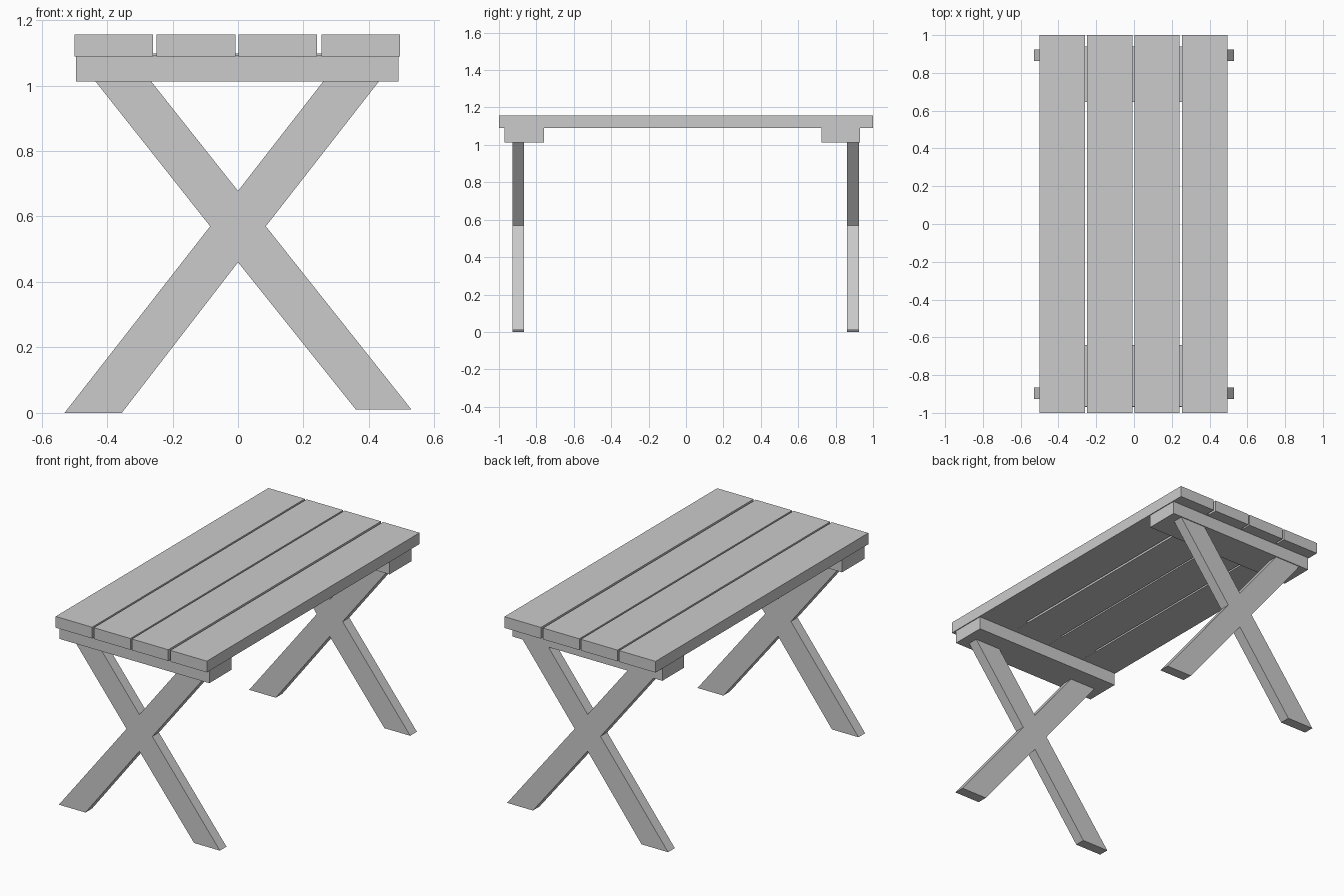
import bpy, bmesh

if "Cube" in bpy.data.objects:
    bpy.data.objects.remove(bpy.data.objects["Cube"])


def extrude_profile(name, profile, y0, y1):
    """Extrude an x-z outline along y into a solid object."""
    bm = bmesh.new()
    face = bm.faces.new([bm.verts.new((x, y0, z)) for x, z in profile])
    ext = bmesh.ops.extrude_face_region(bm, geom=[face])
    moved = [v for v in ext["geom"] if isinstance(v, bmesh.types.BMVert)]
    bmesh.ops.translate(bm, verts=moved, vec=(0, y1 - y0, 0))
    bmesh.ops.recalc_face_normals(bm, faces=bm.faces)
    mesh = bpy.data.meshes.new(name)
    bm.to_mesh(mesh)
    bm.free()
    obj = bpy.data.objects.new(name, mesh)
    bpy.context.collection.objects.link(obj)
    return obj


def box(name, x, y, z):
    rect = [(x[0], z[0]), (x[1], z[0]), (x[1], z[1]), (x[0], z[1])]
    return extrude_profile(name, rect, *y)


# Four tabletop planks with narrow gaps
for i, x in enumerate([(-0.5, -0.26), (-0.249, -0.008), (0.002, 0.241), (0.255, 0.495)]):
    box(f"top_plank_{i + 1}", x, (-1, 1), (1.089, 1.156))

# Crossbars under the planks, at slightly uneven distances from the ends
box("front_crossbar", (-0.495, 0.49), (-0.97, -0.76), (1.012, 1.089))
box("back_crossbar", (-0.495, 0.49), (0.725, 0.93), (1.012, 1.089))

# Thin battens let into the planks, seen only through the gaps
box("front_batten", (-0.30, 0.30), (-0.965, -0.64), (1.0895, 1.098))
box("back_batten", (-0.30, 0.30), (0.645, 0.94), (1.0895, 1.098))

# X-shaped leg frames
cross = [(-0.53, 0), (-0.355, 0), (0, 0.46), (0.36, 0.01), (0.53, 0.01), (0.085, 0.57),
         (0.43, 1.012), (0.26, 1.012), (0, 0.678), (-0.265, 1.012), (-0.435, 1.012),
         (-0.085, 0.57)]
extrude_profile("front_cross_legs", cross, -0.927, -0.865)
extrude_profile("back_cross_legs", cross, 0.862, 0.925)
